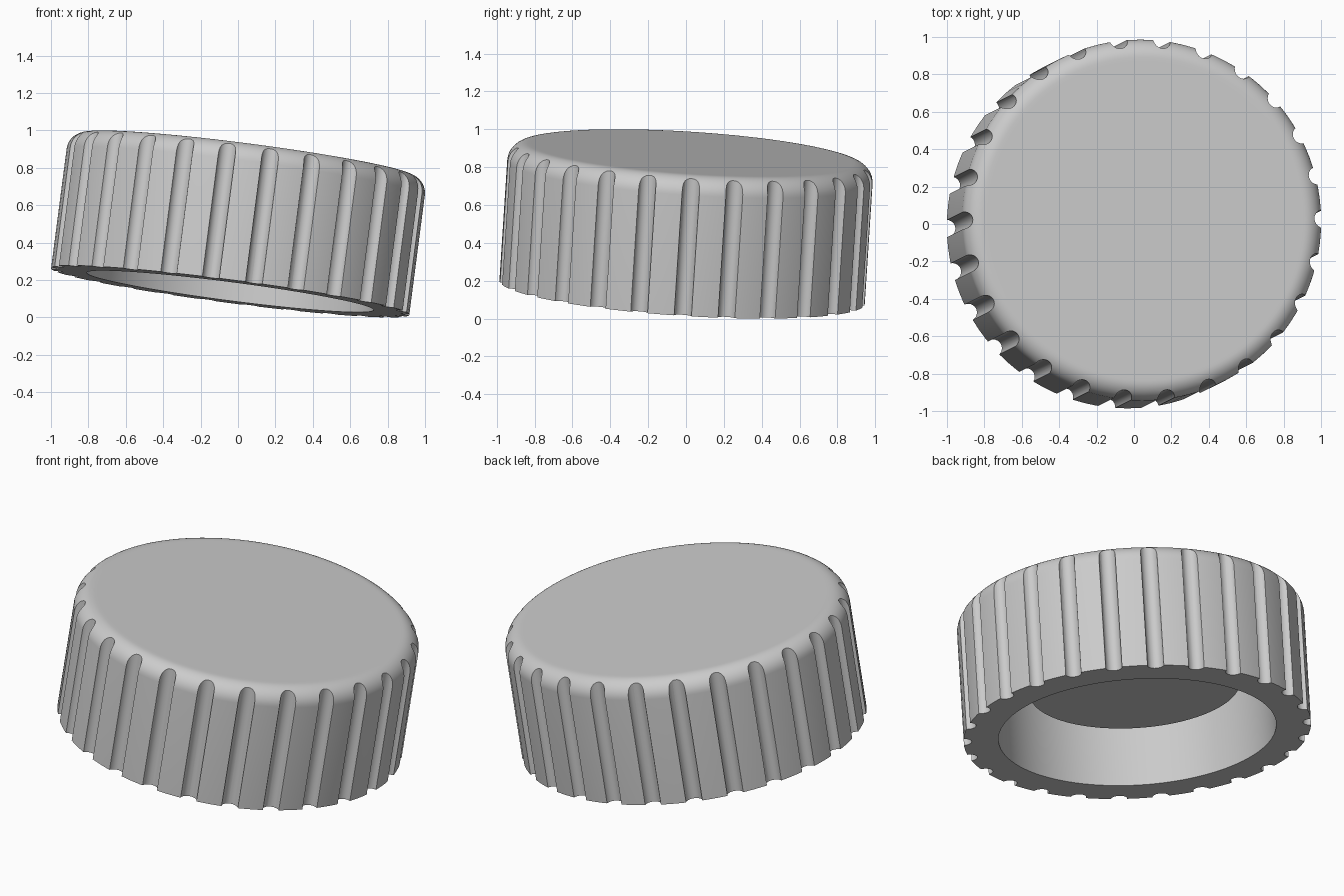
import bpy
import bmesh
from math import cos, sin, pi, tau
from mathutils import Vector, Matrix

if "Cube" in bpy.data.objects:
    bpy.data.objects.remove(bpy.data.objects["Cube"], do_unlink=True)

RADIUS, HEIGHT, FILLET = 0.967, 0.743, 0.1
BORE, CEILING = 0.773, 0.56
PLUG_RADIUS, PLUG_BOTTOM = 0.585, 0.265
FLUTES, FLUTE_RADIUS, FLUTE_PHASE = 26, 0.046, 0.008
AXIS = Vector((0.13, 0.065, 1.0)).normalized()


def new_object(name, bm):
    mesh = bpy.data.meshes.new(name)
    bm.to_mesh(mesh)
    bm.free()
    obj = bpy.data.objects.new(name, mesh)
    bpy.context.collection.objects.link(obj)
    return obj


def lathe(profile, steps):
    """Spin a (radius, height) profile about z."""
    bm = bmesh.new()
    verts = [bm.verts.new((r, 0, z)) for r, z in profile]
    edges = [bm.edges.new(pair) for pair in zip(verts, verts[1:])]
    bmesh.ops.spin(bm, geom=verts + edges, cent=(0, 0, 0), axis=(0, 0, 1),
                   angle=tau, steps=steps, use_merge=True)
    bmesh.ops.remove_doubles(bm, verts=bm.verts, dist=1e-5)
    bmesh.ops.recalc_face_normals(bm, faces=bm.faces)
    return bm


# Cap body: hollow cup with a central sealing plug and a rounded upper edge
arc = [(RADIUS - FILLET + FILLET * cos(a), HEIGHT - FILLET + FILLET * sin(a))
       for a in (i * pi / 20 for i in range(11))]
profile = [(0, PLUG_BOTTOM), (PLUG_RADIUS, PLUG_BOTTOM), (PLUG_RADIUS, CEILING),
           (BORE, CEILING), (BORE, 0), (RADIUS, 0)]
profile += arc + [(RADIUS - FILLET - 0.02, HEIGHT), (0, HEIGHT)]
cap = new_object("fluted_cap", lathe(profile, 104))

# Grip flutes: round cutters spaced around the rim
bm = bmesh.new()
for i in range(FLUTES):
    angle = i * tau / FLUTES + FLUTE_PHASE
    place = Matrix.Translation((RADIUS * cos(angle), RADIUS * sin(angle), HEIGHT / 2))
    bmesh.ops.create_cone(bm, cap_ends=True, segments=24, radius1=FLUTE_RADIUS,
                          radius2=FLUTE_RADIUS, depth=HEIGHT + 0.2, matrix=place)
cutter = new_object("flute_cutter", bm)
cutter.hide_render = True

cut = cap.modifiers.new("flutes", "BOOLEAN")
cut.operation = "DIFFERENCE"
cut.solver = "EXACT"
cut.object = cutter
bpy.context.view_layer.update()
evaluated = cap.evaluated_get(bpy.context.evaluated_depsgraph_get())
result = bpy.data.meshes.new_from_object(evaluated)
cap.modifiers.clear()
cap.data = result
bpy.data.objects.remove(cutter, do_unlink=True)

# Lean the cap, then centre it and rest it on the ground
mesh = cap.data
mesh.transform(Vector((0, 0, 1)).rotation_difference(AXIS).to_matrix().to_4x4())
low = Vector([min(v.co[k] for v in mesh.vertices) for k in range(3)])
high = Vector([max(v.co[k] for v in mesh.vertices) for k in range(3)])
middle = (low + high) / 2
middle.z = low.z
mesh.transform(Matrix.Translation(-middle))

# Grey plastic
grey = bpy.data.materials.new("grey_plastic")
grey.use_nodes = True
colour = (0.6, 0.6, 0.6, 1)
grey.diffuse_color = colour
grey.node_tree.nodes["Principled BSDF"].inputs["Base Color"].default_value = colour
mesh.materials.clear()
mesh.materials.append(grey)
for face in mesh.polygons:
    face.material_index = 0

bpy.ops.object.select_all(action="DESELECT")
cap.select_set(True)
bpy.context.view_layer.objects.active = cap
bpy.ops.object.shade_smooth_by_angle(angle=pi / 6)
